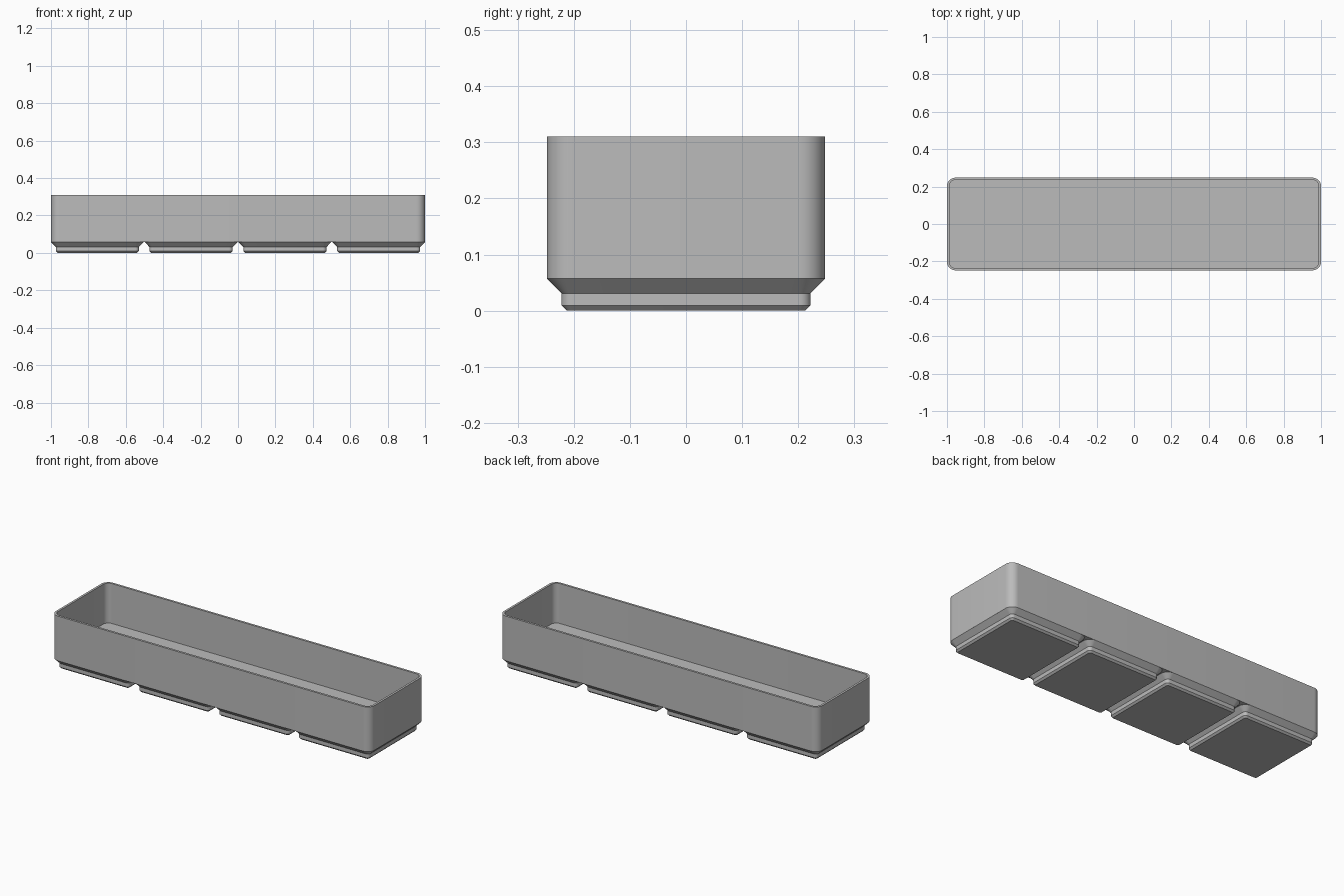
import bpy
import bmesh
import math

if "Cube" in bpy.data.objects:
    bpy.data.objects.remove(bpy.data.objects["Cube"], do_unlink=True)

PITCH = 0.5015             # spacing of the feet
HALF_X, HALF_Y = 1.0, 0.2477
FOOT = 0.2477              # half width of a foot where it meets the tray
RADIUS = 0.0448            # outer corner radius
WALL = 0.0125
BASE, FLOOR, TOP = 0.057, 0.084, 0.31
SEGMENTS = 10

grey = bpy.data.materials.new("Plain grey")
grey.use_nodes = True
colour = (0.5, 0.5, 0.5, 1)
grey.diffuse_color = colour
grey.node_tree.nodes["Principled BSDF"].inputs["Base Color"].default_value = colour


def ring(bm, hx, hy, inset, z):
    """Rounded rectangle, shrunk evenly by inset, at height z."""
    r = max(RADIUS - inset, 0.009)
    cx, cy = hx - inset - r, hy - inset - r
    verts = []
    for quarter, (sx, sy) in enumerate([(1, 1), (-1, 1), (-1, -1), (1, -1)]):
        for i in range(SEGMENTS + 1):
            a = math.pi / 2 * (quarter + i / SEGMENTS)
            verts.append(bm.verts.new((sx * cx + r * math.cos(a),
                                       sy * cy + r * math.sin(a), z)))
    return verts


def loft(name, hx, hy, profile, cap_end, x=0.0):
    """Skin rounded rectangles listed as (inset, height)."""
    bm = bmesh.new()
    rings = [ring(bm, hx, hy, inset, z) for inset, z in profile]
    for low, high in zip(rings, rings[1:]):
        for i in range(len(low)):
            j = (i + 1) % len(low)
            bm.faces.new((low[i], low[j], high[j], high[i]))
    bm.faces.new(rings[0][::-1])
    if cap_end:
        bm.faces.new(rings[-1])
    mesh = bpy.data.meshes.new(name)
    bm.to_mesh(mesh)
    bm.free()
    mesh.materials.append(grey)
    obj = bpy.data.objects.new(name, mesh)
    bpy.context.collection.objects.link(obj)
    obj.location.x = x
    bpy.ops.object.select_all(action='DESELECT')
    obj.select_set(True)
    bpy.context.view_layer.objects.active = obj
    bpy.ops.object.shade_smooth_by_angle(angle=math.radians(30))
    return obj


# Open tray: outer wall, rim, inner wall, floor
loft("tray", HALF_X, HALF_Y,
     [(0, BASE), (0, TOP), (WALL, TOP), (WALL, FLOOR)], True)

# Four stepped feet, open where they join the tray
for n in range(4):
    loft(f"foot_{n + 1}", FOOT, FOOT,
         [(0.0352, 0), (0.0257, 0.0095), (0.0257, 0.031), (0, BASE)],
         False, (n - 1.5) * PITCH)
